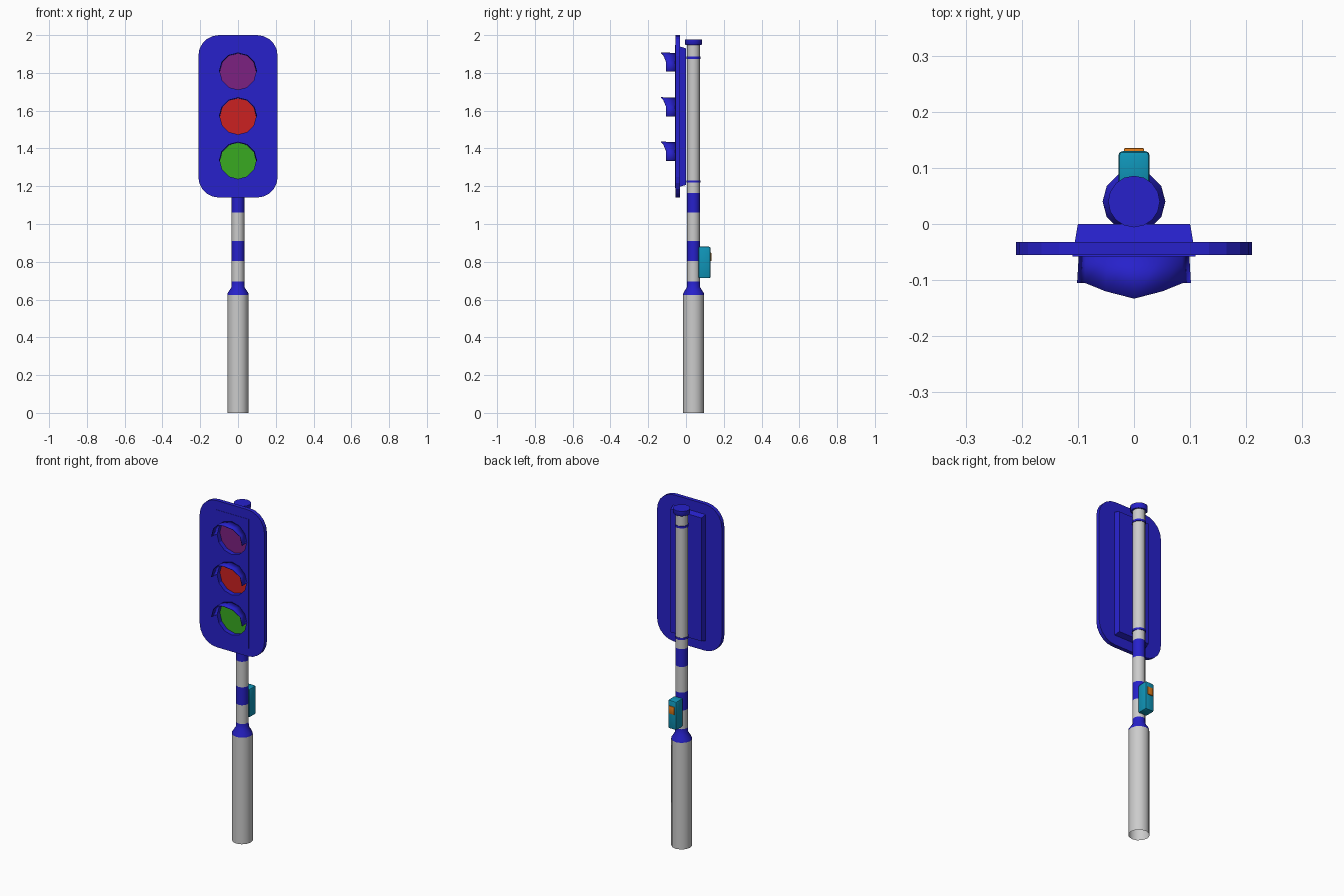
import bpy, bmesh
from math import sin, cos, pi, radians
from mathutils import Matrix

if "Cube" in bpy.data.objects:
    bpy.data.objects.remove(bpy.data.objects["Cube"])

def material(name, rgb):
    m = bpy.data.materials.new(name)
    m.diffuse_color = (*rgb, 1)
    m.use_nodes = True
    m.node_tree.nodes["Principled BSDF"].inputs["Base Color"].default_value = m.diffuse_color
    return m

BLUE = material("blue", (0.02, 0.015, 0.6))
TEAL = material("teal", (0.005, 0.3, 0.48))
ORANGE = material("orange", (0.75, 0.2, 0.01))
PURPLE = material("purple", (0.2, 0.015, 0.22))
RED = material("red", (0.6, 0.015, 0.015))
GREEN = material("green", (0.04, 0.4, 0.015))
POLE_Y = 0.04

def finish(bm, name, mat=None, smooth=True):
    bmesh.ops.recalc_face_normals(bm, faces=bm.faces)
    me = bpy.data.meshes.new(name)
    bm.to_mesh(me)
    bm.free()
    ob = bpy.data.objects.new(name, me)
    bpy.context.collection.objects.link(ob)
    if mat:
        me.materials.append(mat)
    if smooth:
        bpy.ops.object.select_all(action='DESELECT')
        ob.select_set(True)
        bpy.context.view_layer.objects.active = ob
        bpy.ops.object.shade_smooth_by_angle(angle=radians(40))
    return ob

def tube(name, profile, mat=None, sides=12, cap_top=False, cap_bottom=False):
    """Rings of (radius, z) around the pole axis."""
    bm = bmesh.new()
    rings = [[bm.verts.new((r * sin(2 * pi * i / sides), POLE_Y + r * cos(2 * pi * i / sides), z))
              for i in range(sides)] for r, z in profile]
    for a, b in zip(rings, rings[1:]):
        for i in range(sides):
            j = (i + 1) % sides
            bm.faces.new((a[i], a[j], b[j], b[i]))
    if cap_bottom:
        bm.faces.new(rings[0])
    if cap_top:
        bm.faces.new(rings[-1])
    return finish(bm, name, mat)

def prism(name, front, back, y0, y1, mat):
    """Loft between two (x, z) outlines at y0 and y1."""
    bm = bmesh.new()
    a = [bm.verts.new((x, y0, z)) for x, z in front]
    b = [bm.verts.new((x, y1, z)) for x, z in back]
    bm.faces.new(a)
    bm.faces.new(b)
    n = len(a)
    for i in range(n):
        bm.faces.new((a[i], a[(i + 1) % n], b[(i + 1) % n], b[i]))
    return finish(bm, name, mat, smooth=False)

def box(name, x, y0, y1, z0, z1, mat, bevel):
    bm = bmesh.new()
    bmesh.ops.create_cube(bm, size=1, matrix=Matrix.Translation((0, (y0 + y1) / 2, (z0 + z1) / 2))
                          @ Matrix.Diagonal((2 * x, y1 - y0, z1 - z0, 1)))
    bmesh.ops.bevel(bm, geom=bm.edges[:], offset=bevel, segments=2, profile=0.5, affect='EDGES')
    return finish(bm, name, mat)

def rect(x, z0, z1):
    return [(-x, z0), (x, z0), (x, z1), (-x, z1)]

def disc(r, zc, n=12):
    return [(r * cos(2 * pi * i / n), zc + r * sin(2 * pi * i / n)) for i in range(n)]

# pole: base sleeve, collar, alternating bands, clamps and cap
tube("base_sleeve", [(0.056, 0), (0.056, 0.625)])
tube("base_collar", [(0.056, 0.625), (0.054, 0.635), (0.035, 0.665), (0.034, 0.695)], BLUE)
bands = [0.695, 0.805, 0.91, 1.06, 1.165, 1.95]
for i, (z0, z1) in enumerate(zip(bands, bands[1:])):
    tube(f"pole_band_{i}", [(0.034, z0), (0.034, z1)], BLUE if i % 2 else None)
for z in (1.225, 1.88):
    tube("clamp_ring", [(0.034, z - 0.006), (0.037, z - 0.006), (0.037, z + 0.006), (0.034, z + 0.006)], BLUE)
tube("pole_cap", [(0.042, 1.948), (0.046, 1.953), (0.046, 1.978)], BLUE, 16, True, True)

# backing board with rounded corners
R, N = 0.11, 5
outline = []
for k, (sx, sz) in enumerate(((1, 1), (-1, 1), (-1, -1), (1, -1))):
    for i in range(N + 1):
        a = pi / 2 * (k + i / N)
        outline.append((sx * (0.21 - R) + R * cos(a), 1.57 + sz * (0.43 - R) + R * sin(a)))
board = prism("backing_board", outline, outline, -0.055, -0.032, BLUE)

# tapered lamp housing running through the board
housing = prism("lamp_housing", rect(0.11, 1.19, 1.947), rect(0.1, 1.207, 1.93), -0.058, 0, BLUE)

# lamps: recess, lens and hood
for name, zc, mat in (("top", 1.807, PURPLE), ("middle", 1.57, RED), ("bottom", 1.335, GREEN)):
    cutter = prism(f"{name}_recess_cutter", disc(0.096, zc), disc(0.096, zc), -0.1, -0.028, BLUE)
    cutter.hide_render = True
    cutter.hide_viewport = True
    for ob in (board, housing):
        mod = ob.modifiers.new("recess", 'BOOLEAN')
        mod.operation = 'DIFFERENCE'
        mod.solver = 'EXACT'
        mod.object = cutter
    prism(f"{name}_lens", disc(0.096, zc), disc(0.096, zc), -0.031, -0.027, mat)

    bm = bmesh.new()
    depth = (0.105, 0.105, 0.12, 0.133, 0.12, 0.105, 0.105)
    rows = []
    for i, d in enumerate(depth):
        a = pi * i / 6
        rows.append([bm.verts.new((r * cos(a), y, zc + r * sin(a)))
                     for r, y in ((0.097, -0.056), (0.1, -d))])
    for p, q in zip(rows, rows[1:]):
        bm.faces.new((p[0], q[0], q[1], p[1]))
    hood = finish(bm, f"{name}_hood", BLUE)
    mod = hood.modifiers.new("thickness", 'SOLIDIFY')
    mod.thickness = 0.003
    mod.offset = 0

# push-button box on the back of the pole
box("button_box", 0.028, 0.066, 0.13, 0.713, 0.88, TEAL, 0.008)
box("push_button", 0.018, 0.118, 0.135, 0.803, 0.848, ORANGE, 0.002)
